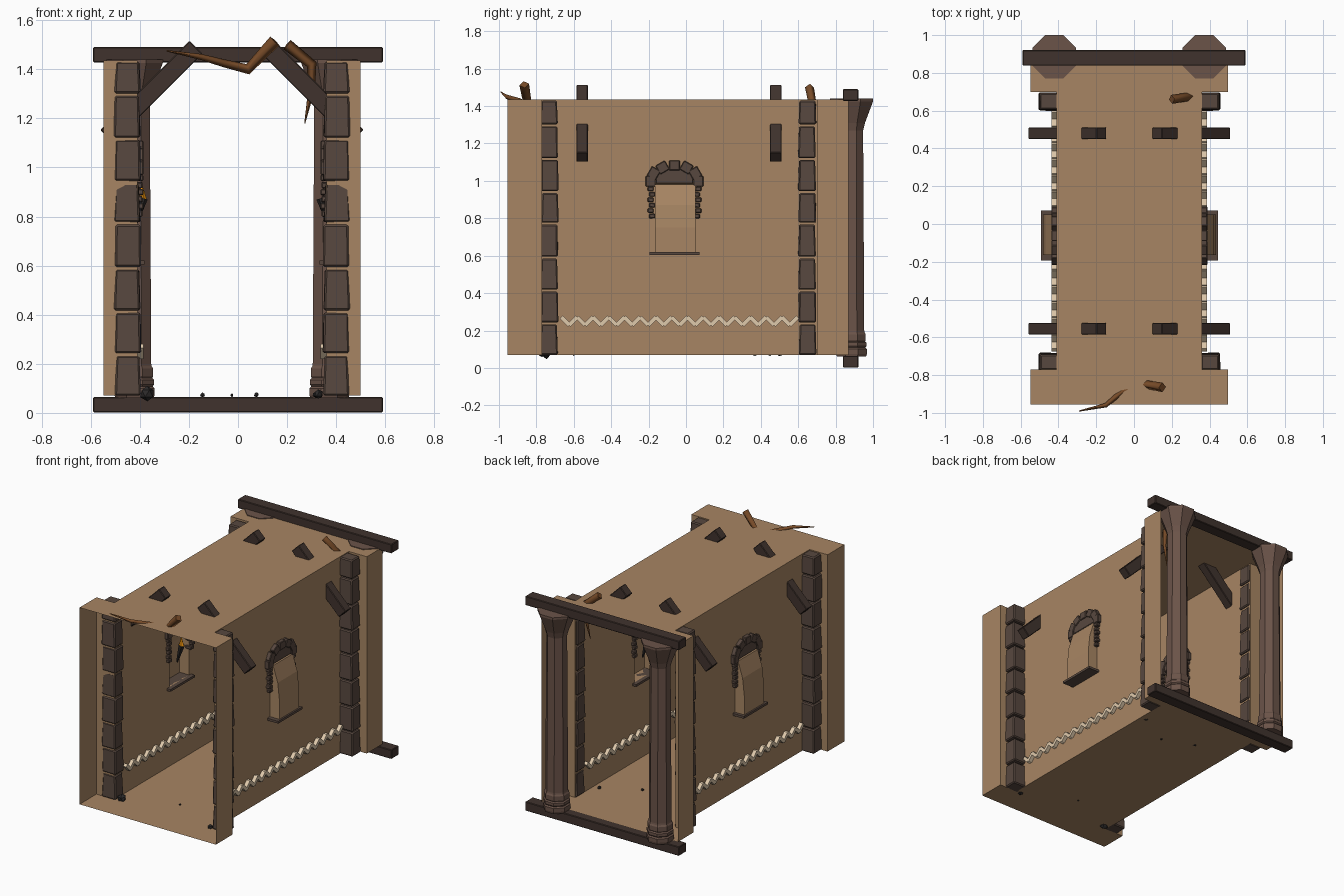
import bpy, bmesh, random
from math import cos, sin, pi, radians
from mathutils import Vector, Matrix

if "Cube" in bpy.data.objects:
    bpy.data.objects.remove(bpy.data.objects["Cube"])

random.seed(4)
CX = -0.0245  # axis of symmetry of the hall; every half is modelled on its +x side


def mat(name, r, g, b):
    m = bpy.data.materials.new(name)
    m.diffuse_color = [(c / 255) ** 2.2 for c in (r, g, b)] + [1]
    m.use_nodes = True
    m.node_tree.nodes["Principled BSDF"].inputs["Base Color"].default_value = m.diffuse_color
    return m


TAN = mat("plaster", 166, 132, 99)
STONE = mat("dark_stone", 88, 73, 65)
COLUMN = mat("column_stone", 106, 84, 74)
WOOD = mat("dark_wood", 66, 54, 49)
CREAM = mat("cream_brick", 222, 200, 170)
ROOT = mat("root", 118, 76, 44)
IRON = mat("iron", 48, 46, 46)
FLAME = mat("flame", 245, 150, 20)


def finish(bm, name, material, mirror=True, bevel=0, x=CX):
    bmesh.ops.recalc_face_normals(bm, faces=bm.faces)
    me = bpy.data.meshes.new(name)
    bm.to_mesh(me)
    bm.free()
    ob = bpy.data.objects.new(name, me)
    ob.location.x = x
    me.materials.append(material)
    bpy.context.collection.objects.link(ob)
    if bevel:
        b = ob.modifiers.new("bevel", 'BEVEL')
        b.width, b.segments = bevel, 1
    if mirror:
        ob.modifiers.new("mirror", 'MIRROR')
    return ob


def box(bm, center, size, axis='X', angle=0, taper=1.0):
    """Add a box; taper scales its top face."""
    vs = bmesh.ops.create_cube(bm, size=1)['verts']
    for v in vs:
        if v.co.z > 0:
            v.co.x *= taper
            v.co.y *= taper
    M = Matrix.Translation(center) @ Matrix.Rotation(angle, 4, axis) @ Matrix.Diagonal((*size, 1))
    bmesh.ops.transform(bm, matrix=M, verts=vs)


def face(bm, *pts):
    bm.faces.new([bm.verts.new(p) for p in pts])


def rod(bm, a, b, r1, r2, sides=6):
    """Tapered rod between two points."""
    a, b = Vector(a), Vector(b)
    M = Matrix.Translation((a + b) / 2) @ (b - a).to_track_quat('Z', 'Y').to_matrix().to_4x4()
    bmesh.ops.create_cone(bm, cap_ends=True, segments=sides, radius1=r1, radius2=r2,
                          depth=(b - a).length, matrix=M)


# hall shell: floor, ceiling, stepped side walls open at both ends
Z0, Z1, XW, XO = 0.07, 1.435, 0.385, 0.523
plan = [(0, -.955), (XO, -.955), (XO, -.77), (XW, -.77), (XW, .70), (XO, .70), (XO, .87), (0, .87)]
bm = bmesh.new()
for z in (Z0, Z1):
    face(bm, *[(x, y, z) for x, y in plan])
for i in (1, 2, 4, 5):
    (xa, ya), (xb, yb) = plan[i], plan[i + 1]
    face(bm, (xa, ya, Z0), (xb, yb, Z0), (xb, yb, Z1), (xa, ya, Z1))
# long wall around the niche opening
NA, NB, NZ, NT = -.165, .05, .62, .985
for ya, yb, za, zb in ((-.77, NA, Z0, Z1), (NB, .70, Z0, Z1), (NA, NB, Z0, NZ), (NA, NB, NT, Z1)):
    face(bm, (XW, ya, za), (XW, yb, za), (XW, yb, zb), (XW, ya, zb))
# niche pushed outward, with a back that leans in at the top
prof = [(XW, NZ), (.458, NZ), (.458, .75), (.445, .87), (.41, .98), (XW, NT)]
for (xa, za), (xb, zb) in zip(prof, prof[1:]):
    face(bm, (xa, NA, za), (xb, NA, zb), (xb, NB, zb), (xa, NB, za))
for y in (NA, NB):
    face(bm, *[(x, y, z) for x, z in prof])
bmesh.ops.remove_doubles(bm, verts=bm.verts, dist=1e-4)
finish(bm, "hall_shell", TAN)

# corner piers of stacked tapered stones
levels = [.065, .238, .413, .59, .772, .94, 1.117, 1.297, 1.435]
bm = bmesh.new()
for y in (-.73, .648):
    for a, b in zip(levels, levels[1:]):
        j = lambda s: random.uniform(-s, s)
        box(bm, (.426 + j(.003), y + j(.003), (a + b) / 2), (.106, .094, b - a - .01),
            'Z', j(.03), random.uniform(.87, .96))
finish(bm, "corner_piers", STONE, bevel=.007)

# diagonal roof braces
bm = bmesh.new()
for y in (-.555, .48):
    box(bm, (.328, y, 1.3075), (.513, .062, .075), 'Y', radians(45))
finish(bm, "roof_braces", WOOD, bevel=.004)

# cross beams at the back
for name, z in (("back_lintel", 1.459), ("back_threshold", .033)):
    bm = bmesh.new()
    box(bm, (0, .88, z), (1.18, .082, .063))
    finish(bm, name, WOOD, mirror=False, bevel=.004, x=0)

# octagonal columns with ringed base and flared capital
prof = [(.078, .06), (.082, .075), (.082, .10), (.074, .108), (.08, .116), (.08, .135), (.072, .142),
        (.076, .15), (.076, .18), (.07, .19), (.068, .2), (.062, 1.27), (.072, 1.31), (.115, 1.425), (.115, 1.44)]
bm = bmesh.new()
rings = [[bm.verts.new((.397 + a / cos(pi / 8) * cos((k + .5) * pi / 4),
                        .885 + a / cos(pi / 8) * sin((k + .5) * pi / 4), z)) for k in range(8)]
         for a, z in prof]
for lo, hi in zip(rings, rings[1:]):
    for k in range(8):
        bm.faces.new((lo[k], lo[k - 7], hi[k - 7], hi[k]))
bm.faces.new(rings[0])
bm.faces.new(rings[-1])
finish(bm, "back_columns", COLUMN)

# zigzag brick band
bm = bmesh.new()
for i in range(30):
    box(bm, (.386, -.645 + i * .0421, .25), (.05, .062, .022), 'X', radians(45 if i % 2 else -45))
finish(bm, "zigzag_band", CREAM)

# niche frame: arch stones, jamb stones and sill
YC = (NA + NB) / 2 - .004
bm = bmesh.new()
for k in range(7):
    t = pi * k / 6
    box(bm, (.387, YC + .128 * cos(t), .998 + .085 * sin(t)), (.052, .058, .054), 'X', t - pi / 2)
box(bm, (.387, YC, 1.025), (.04, .2, .08))
for s in (-1, 1):
    for k in range(6):
        box(bm, (.387, YC + s * (.12 + .008 * (k % 2)), .812 + k * .029),
            (.046 + .006 * (k % 2), .032, .024), 'X', random.uniform(-.1, .1))
finish(bm, "niche_frame", STONE, bevel=.004)
bm = bmesh.new()
box(bm, (.413, YC, .612), (.112, .265, .016))
finish(bm, "niche_sill", STONE)

# wall torches, only the left one burning
bm = bmesh.new()
rod(bm, (.40, YC, .75), (.365, YC, .875), .006, .022)
finish(bm, "torches", IRON)
bm = bmesh.new()
rod(bm, (-.365, YC, .87), (-.368, YC, .93), .018, .002, 5)
finish(bm, "flame", FLAME, mirror=False)


# broken roots hanging through the ceiling
def root(name, pts):
    cu = bpy.data.curves.new(name, 'CURVE')
    cu.dimensions = '3D'
    cu.bevel_depth, cu.bevel_resolution, cu.use_fill_caps = 1, 0, True
    sp = cu.splines.new('POLY')
    sp.points.add(len(pts) - 1)
    for p, (x, y, z, r) in zip(sp.points, pts):
        p.co, p.radius = (x, y, z, 1), r
    cu.materials.append(ROOT)
    ob = bpy.data.objects.new(name, cu)
    bpy.context.collection.objects.link(ob)
    bpy.ops.object.select_all(action='DESELECT')
    ob.select_set(True)
    bpy.context.view_layer.objects.active = ob
    bpy.ops.object.convert(target='MESH')


root("front_root", [(-.29, -.99, 1.475, .003), (-.15, -.96, 1.45, .012), (-.06, -.885, 1.425, .016),
                    (.04, -.845, 1.4, .022), (.15, -.865, 1.515, .026)])
root("back_root", [(.20, .66, 1.5, .024), (.30, .675, 1.42, .022), (.30, .67, 1.32, .014),
                   (.272, .66, 1.18, .002)])

# loose rubble on the floor
bm = bmesh.new()
for x, y, r in ((-.345, -.745, .03), (.35, -.77, .022), (.1, .37, .012), (.34, .5, .014), (-.12, .45, .012), (0, -.6, .007)):
    vs = bmesh.ops.create_icosphere(bm, subdivisions=1, radius=r)['verts']
    for v in vs:
        v.co = v.co * random.uniform(.75, 1.1) + Vector((x, y, .07 + r * .3))
finish(bm, "rubble", IRON, mirror=False)
